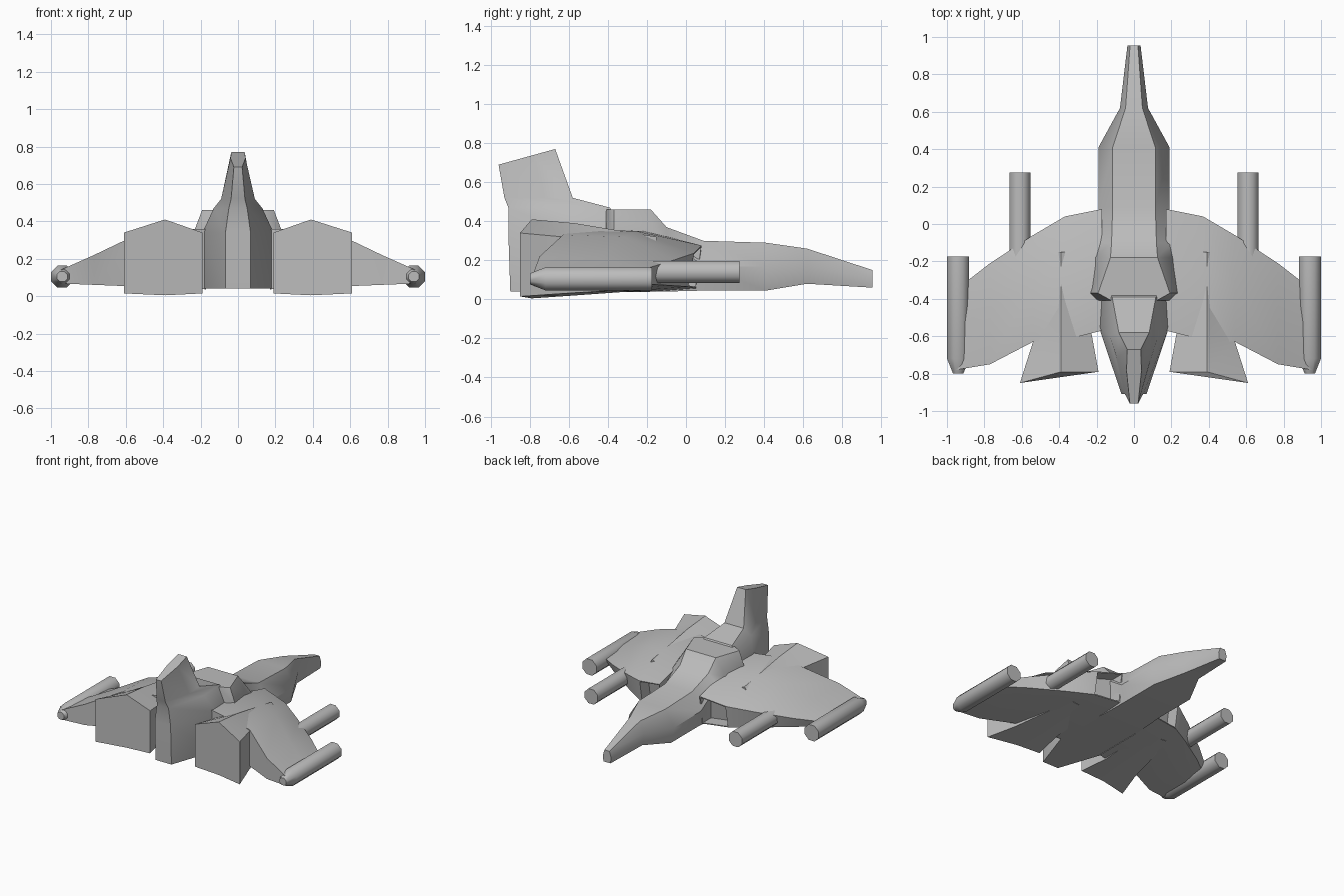
import bpy, bmesh, math

cube = bpy.data.objects.get("Cube")
if cube:
    bpy.data.objects.remove(cube, do_unlink=True)

grey = bpy.data.materials.new("hull_grey")
grey.use_nodes = True
colour = (0.5, 0.5, 0.5, 1)
grey.diffuse_color = colour
grey.node_tree.nodes["Principled BSDF"].inputs["Base Color"].default_value = colour


def loft(name, rings, mirror=False, angle=40, recess=None):
    """Skin equal-sized rings, cap both ends and shade by angle."""
    bm = bmesh.new()
    loops = [[bm.verts.new(point) for point in ring] for ring in rings]
    sides = []
    for here, following in zip(loops, loops[1:]):
        for i in range(len(here)):
            sides.append(bm.faces.new((here[i - 1], here[i], following[i], following[i - 1])))
    bm.faces.new(loops[0])
    bm.faces.new(loops[-1])
    bmesh.ops.recalc_face_normals(bm, faces=bm.faces[:])

    # Sink one face into the shell, leaving a thin rim
    if recess is not None:
        mouth = sides[recess]
        bmesh.ops.inset_region(bm, faces=[mouth], thickness=0.01)
        hole = bmesh.ops.extrude_discrete_faces(bm, faces=[mouth])["faces"][0]
        bmesh.ops.translate(bm, verts=hole.verts[:], vec=(0, -0.1, 0))

    mesh = bpy.data.meshes.new(name)
    bm.to_mesh(mesh)
    bm.free()
    mesh.materials.append(grey)
    part = bpy.data.objects.new(name, mesh)
    bpy.context.collection.objects.link(part)
    bpy.ops.object.select_all(action="DESELECT")
    part.select_set(True)
    bpy.context.view_layer.objects.active = part
    bpy.ops.object.shade_smooth_by_angle(angle=math.radians(angle))
    if mirror:
        part.modifiers.new("mirror", "MIRROR")


def both_sides(half):
    """Close a half outline by reflecting it across x."""
    return half + [(-x, y, z) for x, y, z in reversed(half)]


def body_section(y, width, low, high, roof=0.6, waist=0.5):
    """Six-sided upright section; roof is the flat top's share of the width."""
    middle = low + (high - low) * waist
    return both_sides([(width * 0.85, y, low), (width, y, middle), (width * roof, y, high)])


def fin_section(z, front, rear, width, bulge=0.4, slant=0.0):
    """Level wedge that is widest part of the way back and narrow behind."""
    widest = front + (rear - front) * bulge
    return both_sides([(width * 0.9, front, z),
                       (width, widest, z - slant * bulge),
                       (width * 0.3 + 0.01, rear, z - slant)])


def wing_section(x, front, rear, top):
    """Thick aerofoil whose lip and underside follow the span."""
    lip = 0.31 - x * 0.2
    under = 0.03 + x * 0.04
    crest = front + (rear - front) * 0.45
    return [(x, front, lip), (x, crest, top - 0.01), (x, rear, top),
            (x, rear, under), (x, crest, under), (x, front - 0.03, under + 0.02)]


def nacelle_section(y, inner, outer, low, eaves, sweep):
    """House-shaped section, its outer wall swept back."""
    ridge = 0.39
    return [(inner, y, low), (inner, y, eaves), (ridge, y, eaves + 0.07),
            (outer, y - sweep, eaves), (outer, y - sweep, low), (ridge, y, low - 0.01)]


def tube(name, x, z, stations):
    """Pair of eight-sided tubes along y from (y, radius) stations."""
    turns = [math.tau * (k + 0.5) / 8 for k in range(8)]
    loft(name, [[(x + radius * math.cos(t), y, z + radius * math.sin(t)) for t in turns]
                for y, radius in stations], mirror=True, angle=50)


# Fuselage from nose to the back of the hump
loft("fuselage", [
    body_section(y=0.955, width=0.035, low=0.06, high=0.15),
    body_section(y=0.62, width=0.075, low=0.08, high=0.26),
    body_section(y=0.41, width=0.19, low=0.045, high=0.29),
    body_section(y=0.09, width=0.19, low=0.045, high=0.3),
    body_section(y=-0.1, width=0.2, low=0.04, high=0.37, waist=0.8),
    body_section(y=-0.18, width=0.21, low=0.04, high=0.46, waist=0.7),
    body_section(y=-0.37, width=0.24, low=0.04, high=0.46, roof=0.8, waist=0.7),
    body_section(y=-0.41, width=0.2, low=0.04, high=0.46, waist=0.7),
])

# Tail body rising into the fin
loft("tail_fin", [
    fin_section(z=0.04, front=-0.3, rear=-0.9, width=0.19),
    fin_section(z=0.34, front=-0.3, rear=-0.91, width=0.19),
    fin_section(z=0.47, front=-0.39, rear=-0.91, width=0.13),
    fin_section(z=0.52, front=-0.58, rear=-0.93, width=0.09),
    fin_section(z=0.77, front=-0.67, rear=-0.96, width=0.04, slant=0.08),
])

# Wings from root to tip; the innermost front face is the air intake
loft("wing", [
    wing_section(x=0.17, front=0.08, rear=-0.57, top=0.36),
    wing_section(x=0.37, front=0.04, rear=-0.62, top=0.36),
    wing_section(x=0.54, front=-0.06, rear=-0.63, top=0.33),
    wing_section(x=0.77, front=-0.21, rear=-0.75, top=0.22),
    wing_section(x=0.95, front=-0.35, rear=-0.78, top=0.14),
], mirror=True, recess=0)

# Engine nacelles with a peaked roof
loft("engine_nacelle", [
    nacelle_section(y=-0.79, inner=0.19, outer=0.61, low=0.015, eaves=0.34, sweep=0.06),
    nacelle_section(y=-0.57, inner=0.23, outer=0.54, low=0.03, eaves=0.32, sweep=0.06),
    nacelle_section(y=-0.15, inner=0.23, outer=0.44, low=0.06, eaves=0.25, sweep=0),
], mirror=True, angle=30)

# Guns under the wings and pods on the wing tips
tube("wing_gun", x=0.61, z=0.14, stations=[(-0.4, 0.06), (0.275, 0.06)])
tube("tip_pod", x=0.94, z=0.105, stations=[(-0.8, 0.03), (-0.72, 0.064), (-0.175, 0.064)])
